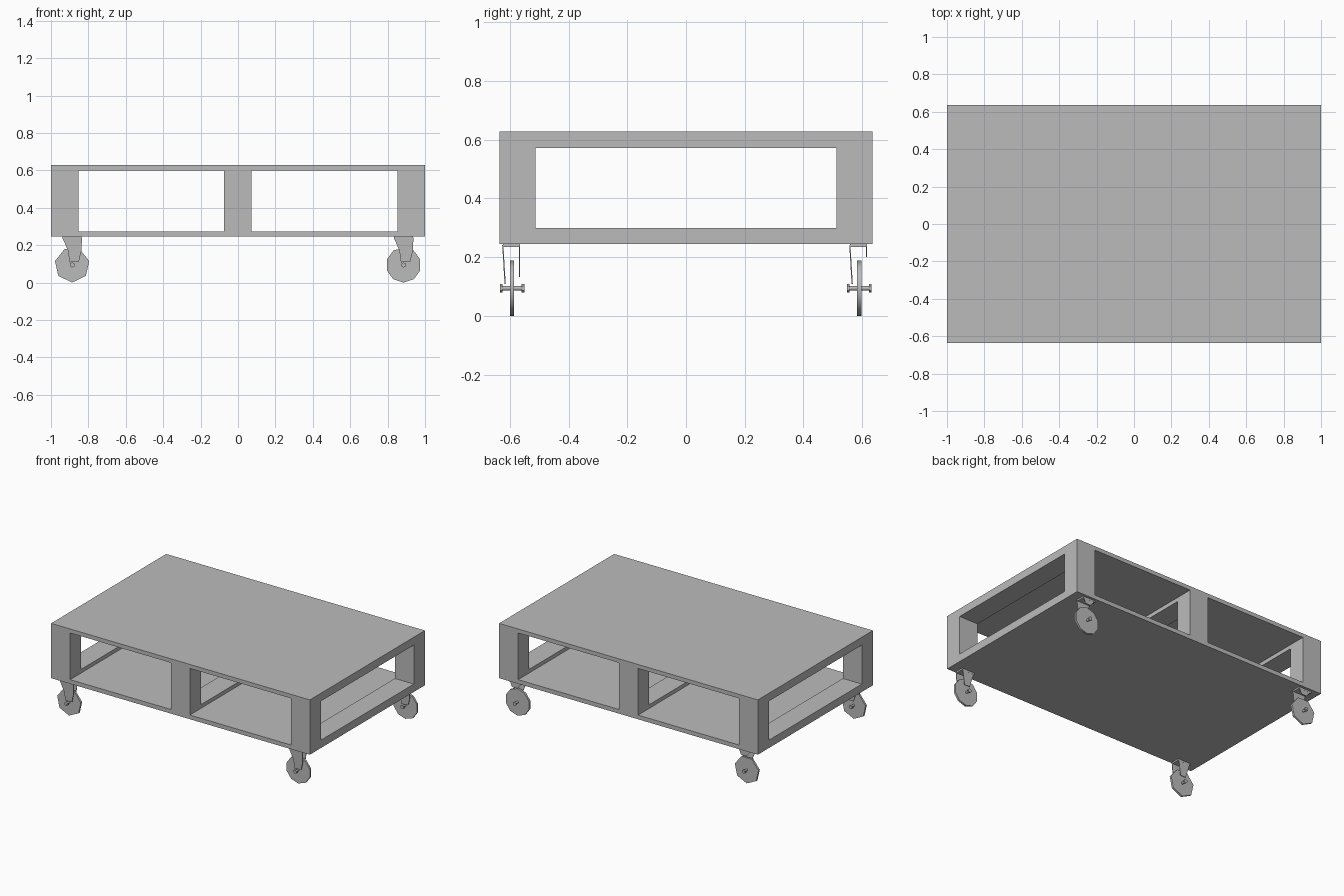
import bpy, bmesh, math
from mathutils import Matrix

if "Cube" in bpy.data.objects:
    bpy.data.objects.remove(bpy.data.objects["Cube"])


def material(name, v):
    m = bpy.data.materials.new(name)
    m.diffuse_color = (v, v, v, 1)
    m.use_nodes = True
    m.node_tree.nodes["Principled BSDF"].inputs["Base Color"].default_value = m.diffuse_color
    return m


GREY = material("plain grey", 0.5)


def finish(name, bm, smooth=False):
    bmesh.ops.recalc_face_normals(bm, faces=bm.faces)
    me = bpy.data.meshes.new(name)
    bm.to_mesh(me)
    bm.free()
    me.materials.append(GREY)
    ob = bpy.data.objects.new(name, me)
    bpy.context.collection.objects.link(ob)
    if smooth:
        bpy.context.view_layer.objects.active = ob
        ob.select_set(True)
        bpy.ops.object.shade_smooth_by_angle(angle=math.radians(50))
        ob.select_set(False)
    return ob


def box(name, x0, x1, y0, y1, z0, z1):
    bm = bmesh.new()
    bmesh.ops.create_cube(bm, size=1)
    for v in bm.verts:
        v.co = ((x0, x1)[v.co.x > 0], (y0, y1)[v.co.y > 0], (z0, z1)[v.co.z > 0])
    return finish(name, bm)


def disc(name, x, y, z, r, depth, sides, turn=0.0):
    """Cylinder lying along y, with a vertex pointing straight down plus a turn."""
    bm = bmesh.new()
    mat = (Matrix.Translation((x, y, z)) @ Matrix.Rotation(turn, 4, 'Y')
           @ Matrix.Rotation(math.pi / 2, 4, 'X'))
    bmesh.ops.create_cone(bm, cap_ends=True, segments=sides, radius1=r, radius2=r,
                          depth=depth, matrix=mat)
    return finish(name, bm, True)


def plate(name, outline, y_of_z, t):
    """Thin upright plate: outline in x/z, leaning in y as a function of z."""
    bm = bmesh.new()
    a = [bm.verts.new((x, y_of_z(z) - t / 2, z)) for x, z in outline]
    b = [bm.verts.new((x, y_of_z(z) + t / 2, z)) for x, z in outline]
    bm.faces.new(a)
    bm.faces.new(b[::-1])
    n = len(outline)
    for i in range(n):
        j = (i + 1) % n
        bm.faces.new((a[j], a[i], b[i], b[j]))
    return finish(name, bm)


# Pallet decks
W = 0.635
box("top_deck", -1, 1, -W, W, 0.600, 0.628)
box("bottom_deck", -1, 1, -W, W, 0.245, 0.274)

# Cross boards and blocks
for side, x0, x1 in (("left", -1, -0.853), ("middle", -0.074, 0.072), ("right", 0.853, 1)):
    box(side + "_upper_cross_board", x0, x1, -W, W, 0.572, 0.600)
    box(side + "_lower_cross_board", x0, x1, -W, W, 0.274, 0.300)
    box(side + "_front_block", x0, x1, -W, -0.513, 0.300, 0.572)
    box(side + "_back_block", x0, x1, 0.513, W, 0.300, 0.572)

# Casters
AXLE_Z = 0.094
for cx, side, sides in ((-0.887, "left", 7), (0.885, "right", 10)):
    for cy, end in ((-0.592, "front"), (0.590, "back")):
        tag = f"{end}_{side}_"
        disc(tag + "wheel", cx, cy, AXLE_Z, 0.094, 0.014, sides,
             turn=math.pi if sides % 2 else 0)
        disc(tag + "axle", cx, cy, AXLE_Z, 0.008, 0.084, 8)
        for s in (-1, 1):
            disc(tag + "axle_nut", cx, cy + s * 0.037, AXLE_Z, 0.014, 0.009, 6)
        # Mounting plate and fork
        box(tag + "mount", cx - 0.05, cx + 0.05, cy - 0.032, cy + 0.027, 0.234, 0.246)
        plate(tag + "outer_fork_leg",
              [(cx - 0.053, 0.242), (cx + 0.053, 0.242), (cx + 0.05, 0.17),
               (cx + 0.036, 0.112), (cx - 0.014, 0.108), (cx - 0.022, 0.17)],
              lambda z: cy - 0.032 + (0.242 - z) * 0.06, 0.004)
        low = 0.132 if end == "front" else 0.20
        plate(tag + "inner_fork_leg",
              [(cx - 0.045, 0.238), (cx + 0.045, 0.238),
               (cx + 0.03, low), (cx - 0.012, low)],
              lambda z: cy + 0.025, 0.003)
